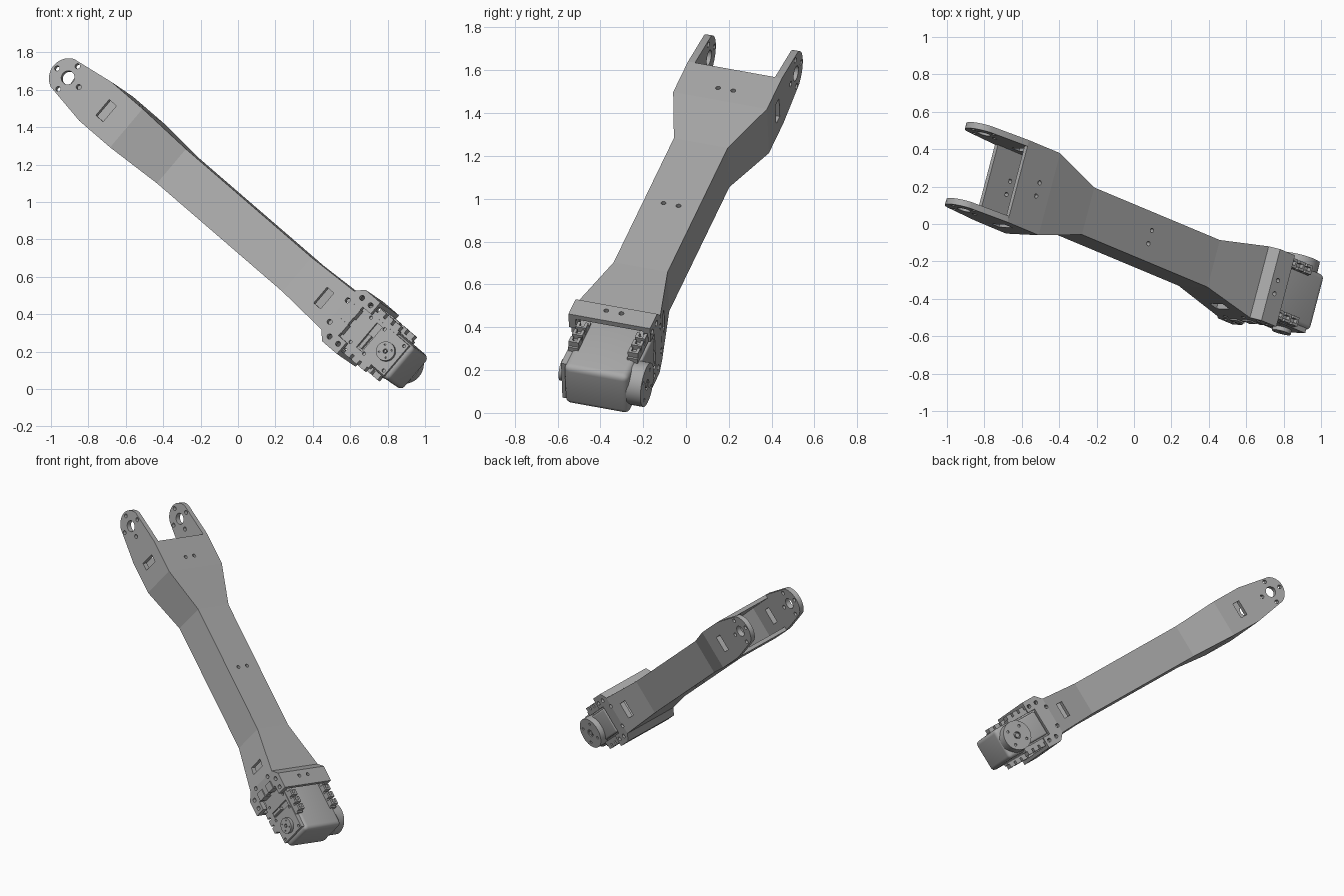
import bpy, bmesh, math
from mathutils import Matrix, Vector

if "Cube" in bpy.data.objects:
    bpy.data.objects.remove(bpy.data.objects["Cube"])

# Tilted frame: local x = hinge axis, y = along the arm, z = thickness
along = Vector((-0.722, 0.302, 0.623)).normalized()
hinge = Vector((0.26, 0.95, -0.18))
hinge = (hinge - along * hinge.dot(along)).normalized()
thick = hinge.cross(along)
FRAME = Matrix((hinge, along, thick)).transposed().to_4x4()
FRAME.translation = (0.832, -0.41, 0.172)

grey = bpy.data.materials.new("satin_grey")
grey.use_nodes = True
COLOUR = (0.4, 0.4, 0.4, 1)
grey.diffuse_color = COLOUR
grey.node_tree.nodes["Principled BSDF"].inputs["Base Color"].default_value = COLOUR


def add_box(bm, x, y, z, bevel=0.0):
    size = [b - a for a, b in (x, y, z)]
    mid = [(a + b) / 2 for a, b in (x, y, z)]
    new = bmesh.ops.create_cube(bm, matrix=Matrix.Translation(mid) @ Matrix.Diagonal((*size, 1)))
    if bevel:
        edges = list({e for v in new["verts"] for e in v.link_edges})
        bmesh.ops.bevel(bm, geom=edges, offset=bevel, segments=4, profile=0.5, affect='EDGES')


def add_rod(bm, axis, centre, radius, length, sides=24):
    turn = Matrix.Rotation(math.pi / 2, 4, 'Y') if axis == 'X' else Matrix()
    bmesh.ops.create_cone(bm, cap_ends=True, segments=sides, radius1=radius, radius2=radius,
                          depth=length, matrix=Matrix.Translation(centre) @ turn)


def make(name, bm):
    bmesh.ops.recalc_face_normals(bm, faces=bm.faces[:])
    mesh = bpy.data.meshes.new(name)
    bm.to_mesh(mesh)
    bm.free()
    ob = bpy.data.objects.new(name, mesh)
    bpy.context.scene.collection.objects.link(ob)
    mesh.materials.append(grey)
    ob.matrix_world = FRAME
    return ob


def cut(ob, bm):
    cutter = make("cutter", bm)
    cutter.hide_render = True
    mod = ob.modifiers.new("cut", 'BOOLEAN')
    mod.operation, mod.solver, mod.object = 'DIFFERENCE', 'EXACT', cutter
    bpy.context.view_layer.update()
    deps = bpy.context.evaluated_depsgraph_get()
    mesh = bpy.data.meshes.new_from_object(ob.evaluated_get(deps))
    ob.modifiers.clear()
    ob.data = mesh
    bpy.data.objects.remove(cutter)


def smooth(ob):
    bpy.ops.object.select_all(action='DESELECT')
    ob.select_set(True)
    bpy.context.view_layer.objects.active = ob
    bpy.ops.object.shade_smooth_by_angle(angle=math.radians(30))


def loft(bm, stations):
    # Rectangular tube through (y, half width, half thickness) stations
    rings = [[bm.verts.new((sx * hx, y, sz * hz)) for sx, sz in ((-1, -1), (1, -1), (1, 1), (-1, 1))]
             for y, hx, hz in stations]
    for a, b in zip(rings, rings[1:]):
        for i in range(4):
            j = (i + 1) % 4
            bm.faces.new((a[i], a[j], b[j], b[i]))
    bm.faces.new(rings[0])
    bm.faces.new(rings[-1])


# Hollow arm: wide fork end, slim middle, thicker motor bracket
WALL = 0.034
STATIONS = [(0.19, 0.2, 0.18), (0.3, 0.2, 0.18), (0.345, 0.2, 0.135), (0.67, 0.132, 0.12),
            (1.6, 0.132, 0.12), (1.9, 0.23, 0.135), (2.13, 0.23, 0.135)]
bm = bmesh.new()
loft(bm, STATIONS)
arm = make("arm_shell", bm)
bm = bmesh.new()
inner = [(y, hx - WALL, hz - 0.025) for y, hx, hz in STATIONS]
inner[0] = (0.1, *inner[0][1:])
inner[-1] = (2.2, *inner[-1][1:])
loft(bm, inner)
cut(arm, bm)

# Cable slots, tie holes, bracket screw holes and motor window
bm = bmesh.new()
for y in (0.456, 2.05):
    add_box(bm, (-0.5, 0.5), (y - 0.027, y + 0.027), (-0.055, 0.055))
for y in (0.26, 1.14, 1.985):
    for x in (-0.037, 0.037):
        add_rod(bm, 'Z', (x, y, 0), 0.012, 1, 12)
for side in (-1, 1):
    for y, z in ((0.338, 0.075), (0.285, 0.135), (0.222, 0.135)):
        add_rod(bm, 'X', (0, y, side * z), 0.014, 1, 14)
add_box(bm, (-0.5, 0.5), (0.1, 0.25), (-0.1, 0.1))
cut(arm, bm)

# Fork prongs with round tips and hinge holes
HINGE_Y = 2.333
RADIUS = 0.105
for side, name in ((-1, "front_prong"), (1, "back_prong")):
    bm = bmesh.new()
    outline = [(2.128, -0.135)]
    for i in range(25):
        a = math.radians(-68 + 136 * i / 24)
        outline.append((HINGE_Y + RADIUS * math.cos(a), RADIUS * math.sin(a)))
    outline.append((2.128, 0.135))
    face = bm.faces.new([bm.verts.new((side * 0.23, y, z)) for y, z in outline])
    ext = bmesh.ops.extrude_face_region(bm, geom=[face])
    for v in ext["geom"]:
        if isinstance(v, bmesh.types.BMVert):
            v.co.x -= side * WALL
    prong = make(name, bm)
    bm = bmesh.new()
    add_rod(bm, 'X', (0, HINGE_Y, 0), 0.037, 1, 32)
    for k in range(4):
        a = k * math.pi / 2
        add_rod(bm, 'X', (0, HINGE_Y + 0.08 * math.cos(a), 0.08 * math.sin(a)), 0.014, 1, 14)
    cut(prong, bm)
    smooth(prong)

# Motor body with rounded end
bm = bmesh.new()
add_box(bm, (-0.135, 0.18), (-0.105, 0.33), (-0.115, 0.115), 0.028)
smooth(make("motor_body", bm))

# Motor face plates, filling the bracket windows
bm = bmesh.new()
add_box(bm, (-0.155, -0.12), (-0.075, 0.32), (-0.105, 0.105))
front_plate = make("motor_front_plate", bm)
bm = bmesh.new()
add_box(bm, (-0.2, -0.14), (0.106, 0.146), (-0.085, 0.085))
for side in (-1, 1):
    for y in (-0.055, 0.09, 0.19):
        add_rod(bm, 'X', (-0.16, y, side * 0.085), 0.009, 0.04, 12)
cut(front_plate, bm)
bm = bmesh.new()
add_box(bm, (0.16, 0.2), (-0.03, 0.24), (-0.09, 0.09), 0.012)
smooth(make("motor_back_plate", bm))

# Two raised connector blocks and a key in the cable slot
bm = bmesh.new()
for z in (-0.052, 0.052):
    add_box(bm, (-0.207, -0.14), (0.245, 0.3), (z - 0.03, z + 0.03))
add_box(bm, (-0.165, -0.13), (0.116, 0.136), (-0.075, 0.01))
make("connectors", bm)

# Slotted mounting lugs along the four long edges of the motor
bm = bmesh.new()
for side in (-1, 1):
    for x0, x1 in ((-0.15, -0.1), (0.14, 0.19)):
        add_box(bm, (x0, x1), (0.02, 0.22), sorted((side * 0.1, side * 0.128)))
        for y in (0.03, 0.085, 0.14):
            add_box(bm, (x0, x0 + 0.014), (y, y + 0.04), sorted((side * 0.12, side * 0.155)))
            add_box(bm, (x1 - 0.014, x1), (y, y + 0.04), sorted((side * 0.12, side * 0.155)))
            add_box(bm, (x0, x1), (y, y + 0.012), sorted((side * 0.12, side * 0.155)))
make("mounting_lugs", bm)

# Drive horn at the back, small idler cap at the front
for name, x0, x1, radius, ring in (("drive_horn", 0.17, 0.24, 0.105, 0.072),
                                   ("idler_cap", -0.178, -0.14, 0.052, 0.035)):
    bm = bmesh.new()
    add_rod(bm, 'X', ((x0 + x1) / 2, 0, 0), radius, x1 - x0, 40)
    horn = make(name, bm)
    face_x = x1 if x1 > 0 else x0
    bm = bmesh.new()
    add_rod(bm, 'X', (face_x, 0, 0), radius * 0.24, 0.03, 20)
    for k in range(4):
        a = (k + 0.5) * math.pi / 2
        add_rod(bm, 'X', (face_x, ring * math.cos(a), ring * math.sin(a)), radius * 0.09, 0.02, 10)
    cut(horn, bm)
    smooth(horn)
    bm = bmesh.new()
    add_rod(bm, 'X', (face_x - math.copysign(0.008, face_x), 0, 0), radius * 0.15, 0.014, 16)
    make(name + "_screw", bm)
